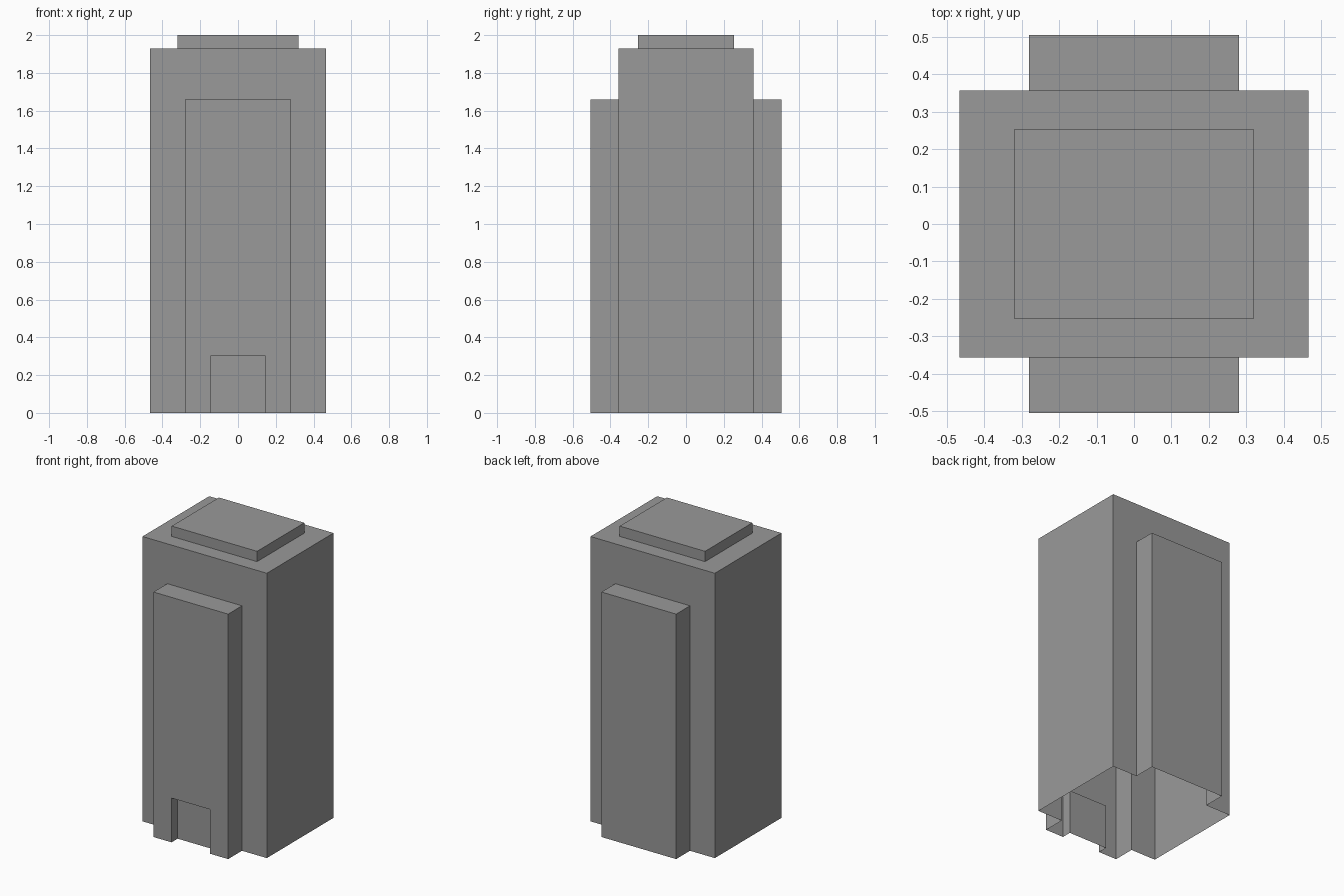
import bpy, bmesh
from math import radians
from mathutils import Matrix, Vector

if "Cube" in bpy.data.objects:
    bpy.data.objects.remove(bpy.data.objects["Cube"])

BODY_X, BODY_Y, ROOF_Z = 0.466, 0.357, 1.93
CAP_X, CAP_Y, TOP_Z = 0.32, 0.253, 2.0
PANEL_X, PANEL_Y, PANEL_Z = 0.28, 0.505, 1.66
DOOR_X, DOOR_Z, DOOR_DEPTH = 0.145, 0.30, 0.065

bm = bmesh.new()


def cut(co, normal):
    bmesh.ops.bisect_plane(bm, geom=bm.verts[:] + bm.edges[:] + bm.faces[:], dist=1e-5,
                           plane_co=co, plane_no=normal)


def faces_at(axis, value, half_x=9, max_z=9):
    """Faces lying in an axis plane, limited by width and height."""
    return [f for f in bm.faces
            if all(abs(v.co[axis] - value) < 1e-4 for v in f.verts)
            and abs(f.calc_center_median().x) < half_x
            and f.calc_center_median().z < max_z]


def extrude(faces, move, scale=(1, 1, 1)):
    """Extrude, leaving the inside hollow."""
    geom = bmesh.ops.extrude_face_region(bm, geom=faces)["geom"]
    for v in geom:
        if isinstance(v, bmesh.types.BMVert):
            v.co = Vector(a * s for a, s in zip(v.co, scale)) + Vector(move)
    bmesh.ops.delete(bm, geom=[f for f in faces if f.is_valid], context='FACES')


# Main body
bmesh.ops.create_cube(bm, size=1, matrix=Matrix.Translation((0, 0, ROOF_Z / 2))
                      @ Matrix.Diagonal((2 * BODY_X, 2 * BODY_Y, ROOF_Z, 1)))

# Roof cap: inset the roof, then raise it
extrude(faces_at(2, ROOF_Z), (0, 0, 0), (CAP_X / BODY_X, CAP_Y / BODY_Y, 1))
cap = [f for f in faces_at(2, ROOF_Z)
       if all(abs(v.co.x) < CAP_X + 1e-4 for v in f.verts)]
extrude(cap, (0, 0, TOP_Z - ROOF_Z))

# Front and back panels
for s in (-1, 1):
    cut((s * PANEL_X, 0, 0), (1, 0, 0))
cut((0, 0, PANEL_Z), (0, 0, 1))
for s in (-1, 1):
    extrude(faces_at(1, s * BODY_Y, PANEL_X, PANEL_Z), (0, s * (PANEL_Y - BODY_Y), 0))

# Doorway recess in the front panel
for s in (-1, 1):
    cut((s * DOOR_X, 0, 0), (1, 0, 0))
cut((0, 0, DOOR_Z), (0, 0, 1))
extrude(faces_at(1, -PANEL_Y, DOOR_X, DOOR_Z), (0, DOOR_DEPTH, 0))

# Open underside, tidy flat faces
bmesh.ops.delete(bm, geom=faces_at(2, 0), context='FACES')
bmesh.ops.dissolve_limit(bm, angle_limit=radians(1), verts=bm.verts[:], edges=bm.edges[:])

mesh = bpy.data.meshes.new("tower_shell")
bm.to_mesh(mesh)
bm.free()

# Dark grey walls
grey = bpy.data.materials.new("dark_grey")
grey.diffuse_color = (0.32, 0.32, 0.32, 1)
grey.use_nodes = True
grey.node_tree.nodes["Principled BSDF"].inputs["Base Color"].default_value = grey.diffuse_color
mesh.materials.append(grey)
bpy.context.collection.objects.link(bpy.data.objects.new("tower_shell", mesh))
